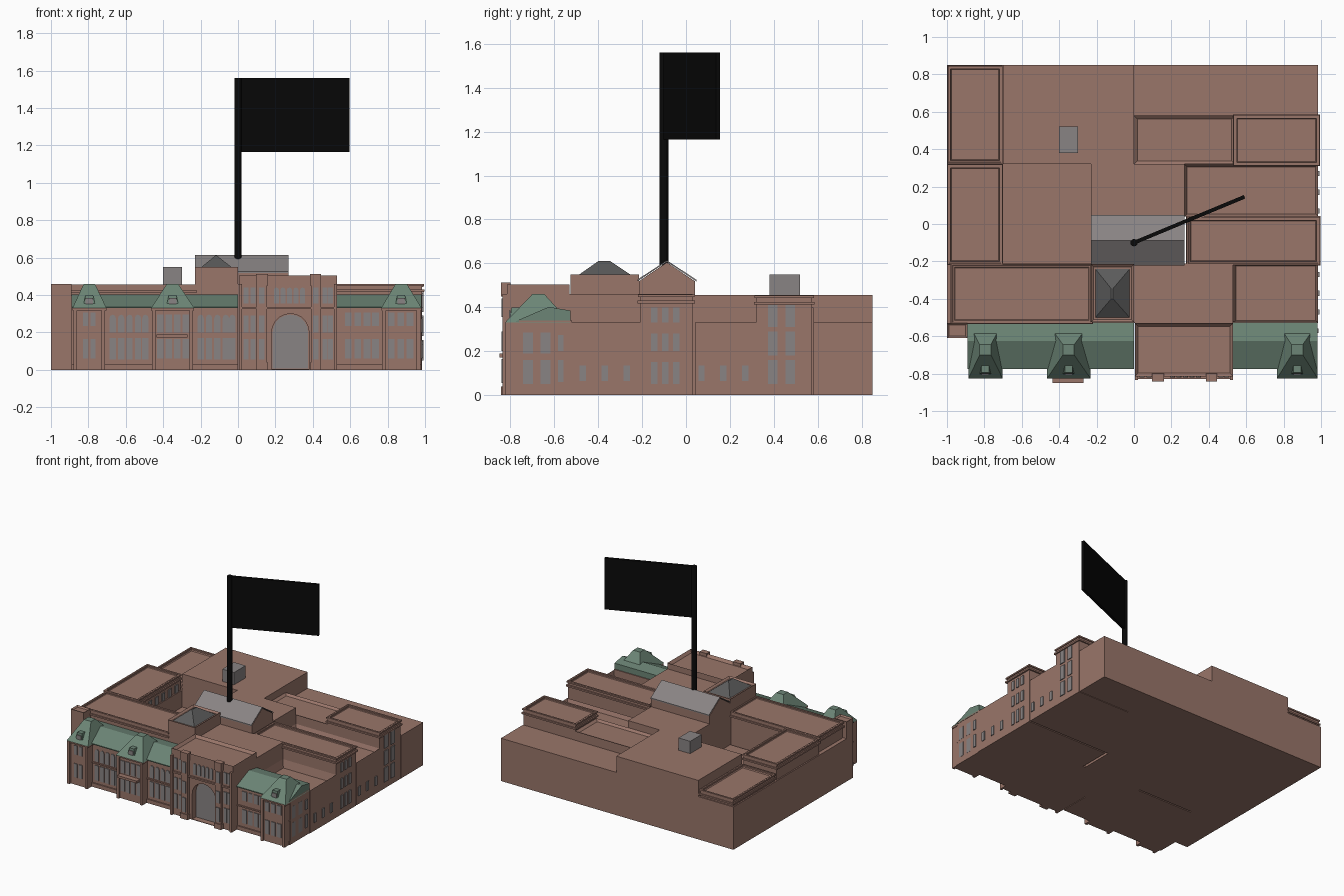
import bpy, bmesh, math

if "Cube" in bpy.data.objects:
    bpy.data.objects.remove(bpy.data.objects["Cube"])


def material(name, rgb):
    m = bpy.data.materials.new(name)
    m.diffuse_color = (*rgb, 1)
    m.use_nodes = True
    m.node_tree.nodes["Principled BSDF"].inputs["Base Color"].default_value = m.diffuse_color
    return m


BRICK = material("brick", (0.32, 0.18, 0.143))
GREEN = material("copper_green", (0.15, 0.235, 0.18))
GREY = material("glass_grey", (0.25, 0.23, 0.23))
DARK = material("dark_slate", (0.105, 0.105, 0.105))
BLACK = material("flag_black", (0.003, 0.003, 0.003))


def finish(name, bm, mat):
    bmesh.ops.recalc_face_normals(bm, faces=bm.faces)
    me = bpy.data.meshes.new(name)
    bm.to_mesh(me)
    bm.free()
    me.materials.append(mat)
    ob = bpy.data.objects.new(name, me)
    bpy.context.collection.objects.link(ob)
    return ob


def add_solid(bm, b, t, z0, z1):
    """Frustum between bottom and top rectangles (x0, x1, y0, y1)."""
    def ring(r, z):
        x0, x1, y0, y1 = r
        return [bm.verts.new(p) for p in ((x0, y0, z), (x1, y0, z), (x1, y1, z), (x0, y1, z))]
    lo, hi = ring(b, z0), ring(t, z1)
    bm.faces.new(lo[::-1])
    for i in range(4):
        j = (i + 1) % 4
        bm.faces.new((lo[i], lo[j], hi[j], hi[i]))
    return bm.faces.new(hi)


def solid(name, b, t, z0, z1, mat):
    bm = bmesh.new()
    add_solid(bm, b, t, z0, z1)
    return finish(name, bm, mat)


def block(name, r, z, rim=0.02, drop=0.015, cornice=0.0, z0=0.0):
    """Building mass with a parapet rim, sunken roof and optional cornice."""
    bm = bmesh.new()
    top = add_solid(bm, r, r, z0, z)
    if drop:
        bmesh.ops.recalc_face_normals(bm, faces=bm.faces)
        bmesh.ops.inset_region(bm, faces=[top], thickness=rim)
        bmesh.ops.translate(bm, verts=top.verts, vec=(0, 0, -drop))
    if cornice:
        c = cornice
        for za, zb, o in ((z - 0.042, z - 0.03, c), (z - 0.012, z - 0.001, c * 0.7)):
            # four strips so that the sunken roof stays open
            x0, x1, y0, y1 = r[0] - o, r[1] + o, r[2] - o, r[3] + o
            for s in ((x0, x1, y0, r[2] + .01), (x0, x1, r[3] - .01, y1),
                      (x0, r[0] + .01, y0, y1), (r[1] - .01, x1, y0, y1)):
                add_solid(bm, s, s, za, zb)
    return finish(name, bm, BRICK)


def prism(name, prof, x0, x1, mat):
    """Extrude a (y, z) profile along x."""
    bm = bmesh.new()
    f = bm.faces.new([bm.verts.new((x0, y, z)) for y, z in prof])
    g = bmesh.ops.extrude_face_region(bm, geom=[f])["geom"]
    bmesh.ops.translate(bm, verts=[v for v in g if isinstance(v, bmesh.types.BMVert)], vec=(x1 - x0, 0, 0))
    return finish(name, bm, mat)


def add_plate(bm, side, pos, u, w, z0, z1, depth=0.006, arch=0.0):
    """Window plate on a front (side 'f') or right (side 'r') wall."""
    pts = [(u - w / 2, z0), (u + w / 2, z0)]
    n = 10 if arch > 0.05 else 4
    if arch:
        pts += [(u + w / 2 * math.cos(math.pi * i / n), z1 - arch + arch * math.sin(math.pi * i / n))
                for i in range(n + 1)]
    else:
        pts += [(u + w / 2, z1), (u - w / 2, z1)]
    d = (0, -depth, 0) if side == 'f' else (depth, 0, 0)
    f = bm.faces.new([bm.verts.new((a, pos, z) if side == 'f' else (pos, a, z)) for a, z in pts])
    g = bmesh.ops.extrude_face_region(bm, geom=[f])["geom"]
    bmesh.ops.translate(bm, verts=[v for v in g if isinstance(v, bmesh.types.BMVert)], vec=d)


# Main masses: name, rectangle, height, rim, drop, cornice
for name, r, z, rim, drop, c in (
    ("back_left_block", (-.99, -.71, .33, .84), .385, .02, .02, .008),
    ("back_middle_block", (-.70, 0, .32, .85), .455, .02, 0, 0),
    ("back_right_block", (0, .985, .58, .85), .33, .02, 0, 0),
    ("rear_link_block", (0, .54, .32, .58), .40, .025, .015, 0),
    ("right_rear_block", (.54, .985, .32, .575), .455, .02, .015, .01),
    ("right_court_roof", (.27, .985, .04, .32), .33, .02, .03, 0),
    ("right_middle_block", (.29, .985, -.21, .03), .46, .02, .015, .012),
    ("right_front_court", (.53, .985, -.53, -.21), .33, .02, .06, 0),
    ("centre_rear_block", (0, .27, .04, .32), .455, .02, 0, 0),
    ("left_block", (-.99, -.71, -.21, .31), .455, .02, .015, .01),
    ("left_court_floor", (-.71, -.23, -.21, .32), .20, .02, 0, 0),
    ("court_rear_block", (-.23, 0, .04, .32), .455, .02, 0, 0),
    ("left_front_block", (-.97, -.23, -.525, -.22), .455, .02, .01, .01),
    ("centre_front_block", (0, .53, -.53, -.21), .46, .02, 0, 0),
    ("lantern_tower", (-.23, 0, -.525, -.215), .55, .02, .012, 0),
    ("corner_turret", (-1, -.89, -.61, -.53), .46, .015, .01, 0),
    ("left_edge_base", (-1, -.70, -.53, .85), .33, .02, 0, 0),
    ("hall_body", (-.23, .27, -.215, .04), .52, .02, 0, 0),
):
    block(name, r, z, rim, drop, c)

# Central gabled hall: brick gable core with grey slopes
prism("hall_gable", [(-.213, .51), (.038, .51), (.038, .52), (-.087, .605), (-.213, .52)], -.23, .27, BRICK)
for name, y in (("hall_roof_front", -.222), ("hall_roof_back", .047)):
    prism(name, [(y, .518), (-.087, .607), (-.087, .614), (y, .526)], -.229, .269, GREY)
solid("lantern_roof", (-.207, -.023, -.5, -.24), (-.122, -.112, -.40, -.345), .54, .61, DARK)
box = (-.40, -.30, .38, .52)
solid("roof_plant_box", box, box, .45, .55, GREY)

# Front wings with copper roofs
for name, x0, x1 in (("left_wing", -.89, 0), ("right_wing", .53, .98)):
    r = (x0, x1, -.76, -.52)
    solid(name, r, r, 0, .34, BRICK)
    prism(name + "_roof", [(-.775, .33), (-.775, .337), (-.625, .402), (-.527, .385), (-.527, .33)],
          x0, x1, GREEN)

# Pavilions with hipped roofs and dormers
glass = bmesh.new()
trim = bmesh.new()
for side, x0, x1 in (("left", -.88, -.71), ("centre", -.46, -.24), ("right", .77, .975)):
    r = (x0, x1, -.81, -.53)
    c = (x0 + x1) / 2
    solid(side + "_pavilion", r, r, 0, .335, BRICK)
    hip = (x0 - .005, x1 + .007, -.825, -.527)
    solid(side + "_pavilion_roof", hip, (c - .03, c + .03, -.70, -.645), .33, .46, GREEN)
    solid(side + "_dormer", (c - .032, c + .032, -.802, -.70), (c - .02, c + .02, -.795, -.70), .345, .40, GREEN)
    add_plate(glass, 'f', -.800, c, .04, .353, .385)
    # corner piers and eaves band
    for x in (x0, x1 - .02):
        q = (x, x + .02, -.825, -.80)
        add_solid(trim, q, q, 0, .33)
    q = (x0 - .004, x1 + .006, -.822, -.75)
    add_solid(trim, q, q, .318, .33)

# Entrance block with real arched recess
entrance = block("entrance_block", (.005, .53, -.815, -.53), .505, .025, .02, .012)
bm = bmesh.new()
add_plate(bm, 'f', -.77, .28, .20, .004, .30, depth=.15, arch=.1)
cutter = finish("arch_cutter", bm, BRICK)
cutter.hide_render = True
cutter.hide_viewport = True
mod = entrance.modifiers.new("arch", 'BOOLEAN')
mod.operation = 'DIFFERENCE'
mod.object = cutter
mod.solver = 'EXACT'
add_plate(glass, 'f', -.769, .28, .19, .006, .295, depth=.005, arch=.095)
for x0, x1 in ((.10, .155), (.39, .44), (.005, .022), (.513, .53)):
    q = (x0, x1, -.835, -.80)
    add_solid(trim, q, q, 0, .46)
for x0, x1 in ((.095, .16), (.385, .445)):
    q = (x0, x1, -.842, -.80)
    add_solid(trim, q, q, .45, .512)
    add_solid(trim, q, q, 0, .04)
for x0, x1 in ((.005, .53),):
    q = (x0, x1, -.828, -.80)
    add_solid(trim, q, q, .325, .337)

# Balcony ledge, string courses and side pilasters
for q, z0, z1 in (((-.435, -.27, -.85, -.80), .172, .19), ((-.89, 0, -.768, -.75), .182, .192),
                  ((.53, .98, -.768, -.75), .182, .192), ((-.89, 0, -.77, -.75), 0, .03),
                  ((.53, .98, -.77, -.75), 0, .03)):
    add_solid(trim, q, q, z0, z1)
finish("facade_trim", trim, BRICK)

# Front windows: wall y, centres, width, rows
WING = ((.055, .17, 0), (.20, .295, .02))
PAV = ((.06, .165, 0), (.235, .305, 0))
for y, xs, w, rows in (
    (-.76, (-.67, -.625, -.58, -.535, -.495), .034, WING),
    (-.76, (-.20, -.155, -.11, -.065, -.03), .034, WING),
    (-.81, (-.815, -.775), .028, PAV),
    (-.81, (-.415, -.37, -.325, -.28), .034, ((.06, .165, 0), (.20, .295, 0))),
    (-.76, (.59, .64, .69, .735), .036, PAV),
    (-.81, (.82, .87, .92), .036, PAV),
    (-.815, (.043, .08, .465, .495), .026, ((.055, .165, 0), (.20, .29, 0), (.355, .44, 0))),
    (-.835, (.127, .415), .03, ((.055, .165, 0), (.20, .29, 0), (.355, .44, 0))),
    (-.815, (.205, .24, .275, .31, .345), .026, ((.355, .44, .012),)),
):
    for x in xs:
        for z0, z1, a in rows:
            add_plate(glass, 'f', y, x, w, z0, z1, arch=a)

# Right side windows, and courtyard windows on the left block
LOW = ((.065, .135),)
for px, ys, w, rows in (
    (.975, (-.72, -.64), .045, ((.05, .16), (.19, .285))),
    (.98, (-.57,), .025, ((.06, .16), (.20, .275))),
    (.985, (-.47, -.37, -.27, .07, .17, .27), .028, LOW),
    (.985, (-.145, -.095, -.045), .03, ((.05, .15), (.20, .28), (.33, .40))),
    (.985, (.395, .475), .045, ((.05, .16), (.18, .29), (.31, .41))),
    (-.71, (-.14, -.06, .02, .10, .18, .26), .035, ((.31, .39),)),
):
    for y in ys:
        for z0, z1 in rows:
            add_plate(glass, 'r', px, y, w, z0, z1)
finish("windows", glass, GREY)

# Flagpole and flag, swung round from the facade
bm = bmesh.new()
bmesh.ops.create_cone(bm, cap_ends=True, segments=12, radius1=.02, radius2=.02, depth=.97)
pole = finish("flagpole", bm, BLACK)
pole.location = (0, -.1, 1.075)
flag = solid("flag", (0, .64, -.01, .01), (0, .64, -.01, .01), 1.165, 1.56, BLACK)
flag.location = (0, -.1, 0)
flag.rotation_euler = (0, 0, math.atan2(.245, .59))
